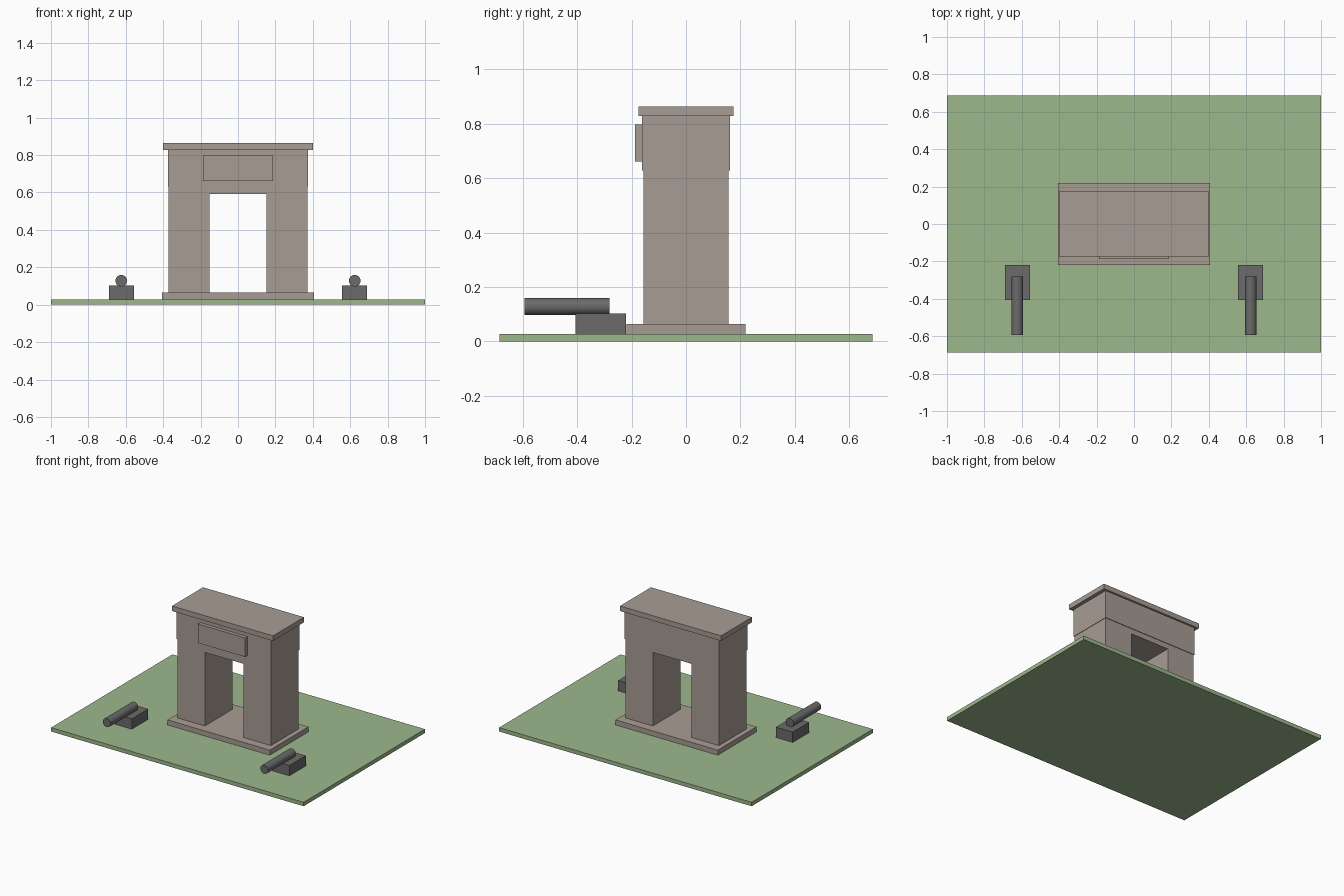
import bpy
import bmesh
import math

cube = bpy.data.objects.get("Cube")
if cube:
    bpy.data.objects.remove(cube, do_unlink=True)


def make_material(name, color):
    mat = bpy.data.materials.new(name)
    mat.use_nodes = True
    mat.diffuse_color = (*color, 1)
    mat.node_tree.nodes["Principled BSDF"].inputs["Base Color"].default_value = (*color, 1)
    return mat


grass = make_material("grass green", (0.34, 0.48, 0.27))
stone = make_material("warm stone", (0.39, 0.335, 0.295))
iron = make_material("dark iron", (0.145, 0.145, 0.145))


def prism(name, outline, y0, y1, mat):
    """Extrude an x-z outline from y0 to y1."""
    bm = bmesh.new()
    face = bm.faces.new([bm.verts.new((x, y0, z)) for x, z in outline])
    extruded = bmesh.ops.extrude_face_region(bm, geom=[face])["geom"]
    moved = [v for v in extruded if isinstance(v, bmesh.types.BMVert)]
    bmesh.ops.translate(bm, verts=moved, vec=(0, y1 - y0, 0))
    bmesh.ops.recalc_face_normals(bm, faces=bm.faces)
    mesh = bpy.data.meshes.new(name)
    bm.to_mesh(mesh)
    bm.free()
    mesh.materials.append(mat)
    obj = bpy.data.objects.new(name, mesh)
    bpy.context.collection.objects.link(obj)
    return obj


def box(name, x0, x1, y0, y1, z0, z1, mat):
    return prism(name, [(x0, z0), (x1, z0), (x1, z1), (x0, z1)], y0, y1, mat)


GROUND, FLOOR, SPRING, ATTIC, CORNICE, TOP = 0.028, 0.064, 0.591, 0.628, 0.828, 0.864

# Lawn and stepped plinth
box("lawn", -1, 1, -0.686, 0.686, 0, GROUND, grass)
box("plinth", -0.405, 0.405, -0.219, 0.219, GROUND, FLOOR, stone)

# Gateway body: two piers joined above a square passage
half = [(0.153, SPRING), (0.153, FLOOR), (0.371, FLOOR), (0.371, ATTIC)]
gate = half + [(-x, z) for x, z in reversed(half)]
prism("gateway_piers", gate, -0.157, 0.157, stone)

# Attic, cornice slab and front panel
box("attic", -0.374, 0.374, -0.161, 0.161, ATTIC, CORNICE, stone)
box("cornice", -0.4, 0.4, -0.175, 0.175, CORNICE, TOP, stone)
box("front_panel", -0.187, 0.187, -0.187, -0.161, 0.661, 0.797, stone)

# Pair of cannons on blocks
for side, x in (("left", 0.624), ("right", -0.624)):
    box(side + "_cannon_block", x - 0.067, x + 0.067, -0.406, -0.22, GROUND, 0.102, iron)
    bpy.ops.mesh.primitive_cylinder_add(
        vertices=32, radius=0.031, depth=0.312,
        location=(x, -0.438, 0.128), rotation=(math.pi / 2, 0, 0))
    barrel = bpy.context.object
    barrel.name = side + "_cannon_barrel"
    barrel.data.materials.append(iron)
    bpy.ops.object.shade_smooth_by_angle()
